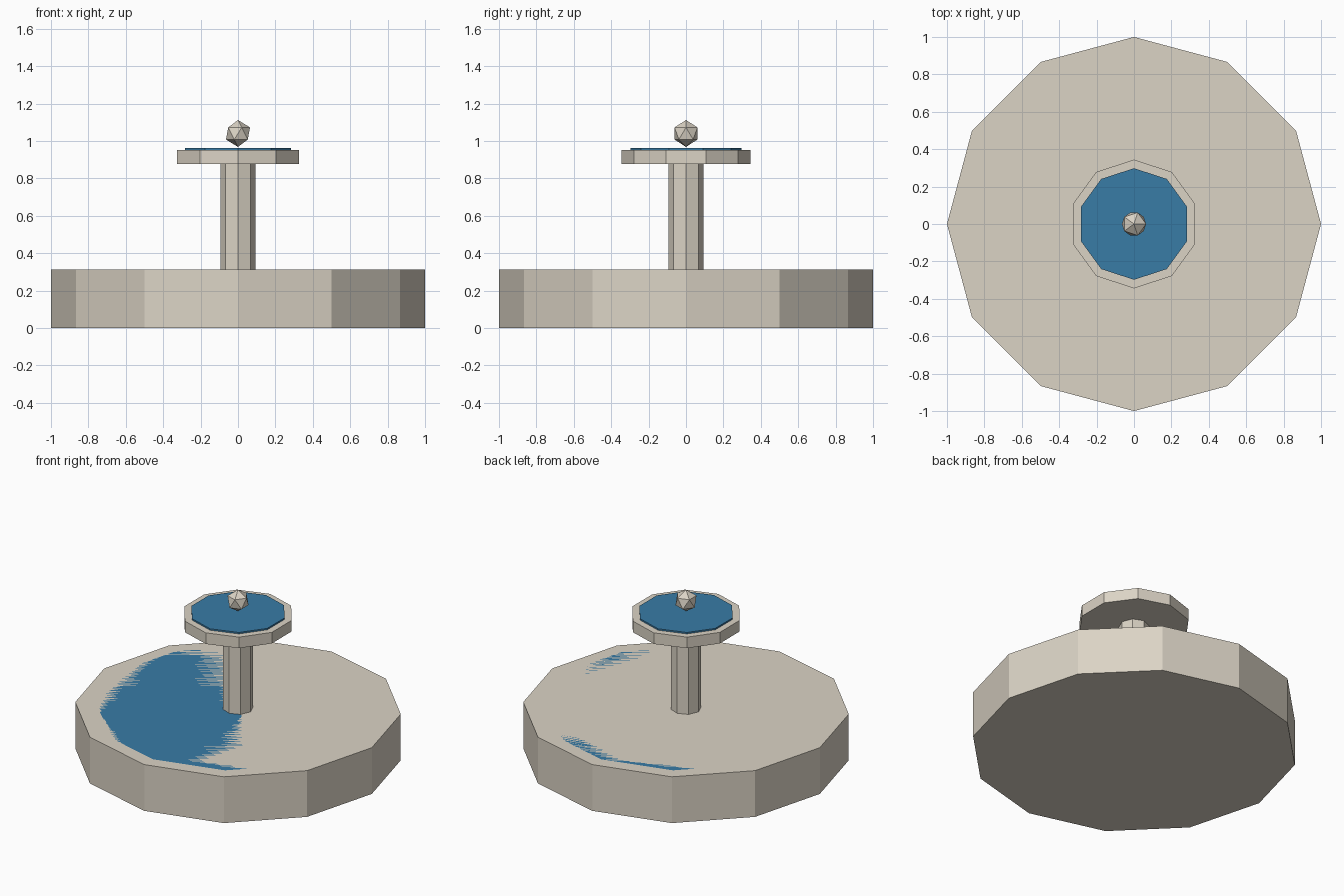
import bpy

cube = bpy.data.objects.get("Cube")
if cube:
    bpy.data.objects.remove(cube, do_unlink=True)


def make_material(name, colour):
    mat = bpy.data.materials.new(name)
    mat.use_nodes = True
    mat.diffuse_color = colour
    mat.node_tree.nodes["Principled BSDF"].inputs["Base Color"].default_value = colour
    return mat


stone = make_material("pale stone", (0.71, 0.655, 0.56, 1))
water = make_material("blue water", (0.04, 0.20, 0.38, 1))


def finish(name, mat):
    obj = bpy.context.object
    obj.name = obj.data.name = name
    obj.data.materials.append(mat)
    return obj


def prism(name, sides, radius, bottom, top, mat):
    """Upright flat-sided drum between two heights."""
    bpy.ops.mesh.primitive_cylinder_add(
        vertices=sides, radius=radius, depth=top - bottom,
        location=(0, 0, (bottom + top) / 2))
    return finish(name, mat)


# Wide lower basin, its water lying flush with the rim
RIM = 0.3125
prism("basin", 12, 1.0, 0, RIM, stone)
prism("basin_water", 12, 0.906, RIM - 0.03125, RIM, water)

# Column carrying the upper bowl
prism("column", 8, 0.094, RIM, 0.89, stone)
prism("upper_bowl", 10, 0.344, 0.877, 0.952, stone)
prism("upper_water", 10, 0.298, 0.945, 0.962, water)

# Faceted finial ball
bpy.ops.mesh.primitive_ico_sphere_add(subdivisions=1, radius=0.072, location=(0, 0, 1.04))
finish("finial", stone)
